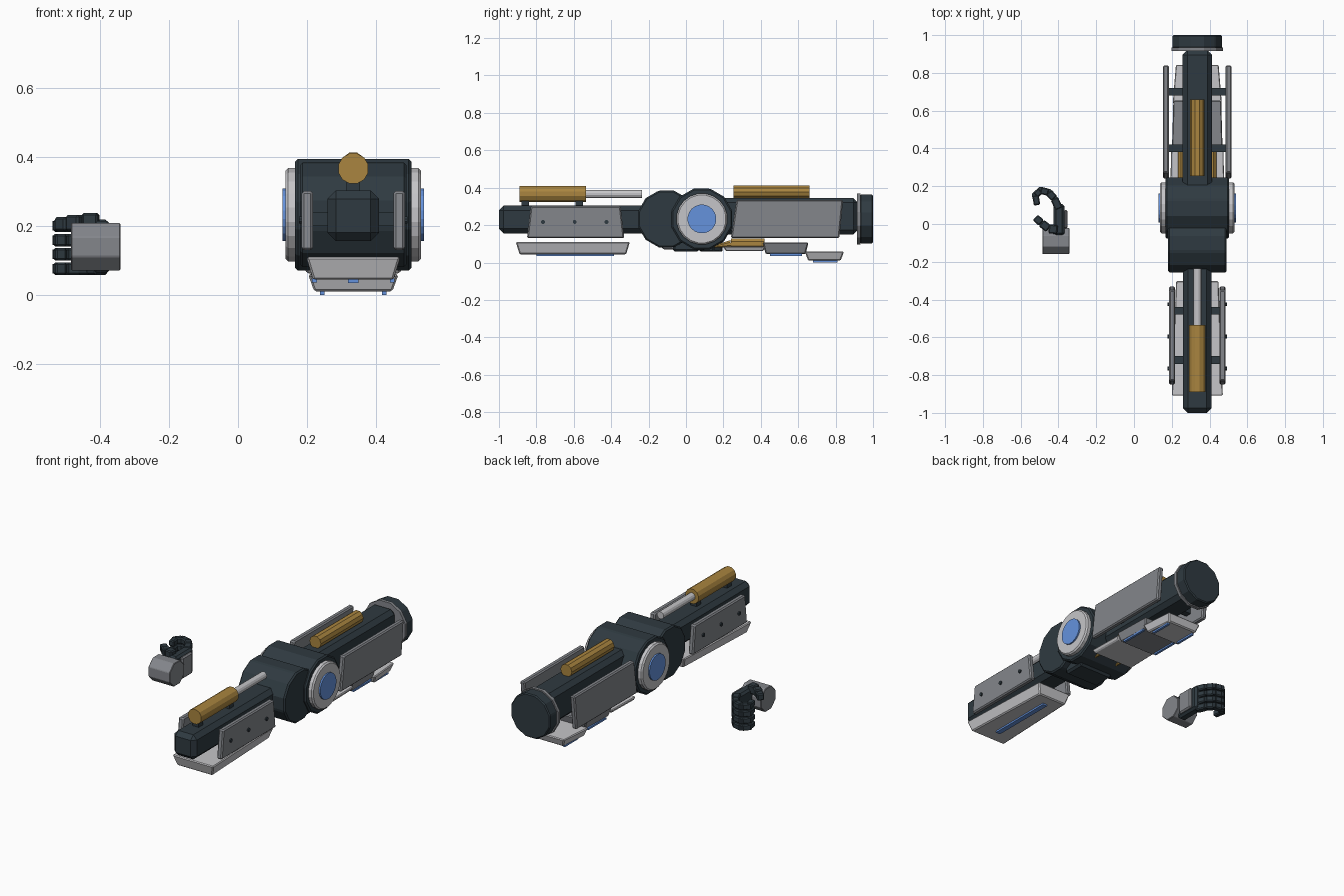
import bpy, bmesh, math
from mathutils import Vector, Matrix

if "Cube" in bpy.data.objects:
    bpy.data.objects.remove(bpy.data.objects["Cube"])

CX = 0.335  # centre line of the leg


def mat(name, rgb):
    m = bpy.data.materials.new(name)
    m.diffuse_color = (*rgb, 1)
    m.use_nodes = True
    m.node_tree.nodes["Principled BSDF"].inputs["Base Color"].default_value = m.diffuse_color
    return m


DARK = mat("dark_slate", (0.028, 0.042, 0.052))
LIGHT = mat("light_grey", (0.56, 0.56, 0.58))
MID = mat("mid_grey", (0.23, 0.24, 0.26))
BLUE = mat("glow_blue", (0.13, 0.29, 0.72))
GOLD = mat("gold", (0.40, 0.235, 0.05))


def finish(name, bm, m, bevel=0, seg=1):
    bmesh.ops.recalc_face_normals(bm, faces=bm.faces)
    me = bpy.data.meshes.new(name)
    bm.to_mesh(me)
    bm.free()
    me.materials.append(m)
    ob = bpy.data.objects.new(name, me)
    bpy.context.collection.objects.link(ob)
    if bevel:
        b = ob.modifiers.new("bevel", 'BEVEL')
        b.width, b.segments = bevel, seg
    return ob


def hull(name, points, m, bevel=0):
    """Six-sided block from four bottom and four matching top corners."""
    bm = bmesh.new()
    v = [bm.verts.new(p) for p in points]
    bm.faces.new(v[:4])
    bm.faces.new(v[4:])
    for i in range(4):
        j = (i + 1) % 4
        bm.faces.new((v[i], v[j], v[j + 4], v[i + 4]))
    return finish(name, bm, m, bevel)


def box(name, x0, x1, y0, y1, z0, z1, m, bevel=0):
    return hull(name, [(x, y, z) for z in (z0, z1)
                       for x, y in ((x0, y0), (x1, y0), (x1, y1), (x0, y1))], m, bevel)


def cyl(name, a, b, r, m, sides=12, r2=None, bevel=0):
    """Cylinder or cone running from point a to point b."""
    a, b = Vector(a), Vector(b)
    d = b - a
    bm = bmesh.new()
    spin = Matrix.Rotation(math.pi / sides, 4, 'Z')
    M = Matrix.Translation((a + b) / 2) @ d.to_track_quat('Z', 'Y').to_matrix().to_4x4() @ spin
    bmesh.ops.create_cone(bm, cap_ends=True, segments=sides, radius1=r,
                          radius2=r if r2 is None else r2, depth=d.length, matrix=M)
    return finish(name, bm, m, bevel)


def tray(name, y0, y1, w0, w1, z0, z1, inset, m):
    """Armour tray whose underside is narrower than its rim."""
    pts = []
    for z, i in ((z0, inset), (z1, 0)):
        pts += [(CX - w0 + i, y0 + i, z), (CX + w0 - i, y0 + i, z),
                (CX + w1 - i, y1 - i, z), (CX - w1 + i, y1 - i, z)]
    return hull(name, pts, m, 0.006)


def side_plate(name, s, xin, xout, top, bot, zt, zb):
    """Flat side armour; top and bot are y ranges."""
    pts = []
    for x in (xin, xout):
        pts += [(CX + s * x, bot[0], zb), (CX + s * x, bot[1], zb),
                (CX + s * x, top[1], zt), (CX + s * x, top[0], zt)]
    return hull(name, pts, MID, 0.007)


# Shin and thigh beams
box("shin_beam", 0.26, 0.41, -1.0, -0.1, 0.156, 0.304, DARK, 0.025)
box("thigh_beam", 0.257, 0.413, 0.06, 0.92, 0.15, 0.345, DARK, 0.025)

# Knee joint
cyl("knee_lower_barrel", (0.18, -0.105, 0.233), (0.49, -0.105, 0.233), 0.157, DARK, 12, bevel=0.008)
cyl("knee_upper_barrel", (0.166, 0.085, 0.233), (0.504, 0.085, 0.233), 0.168, DARK, 12, bevel=0.008)
box("knee_lower_stop", 0.22, 0.45, -0.07, 0.07, 0.058, 0.12, DARK, 0.012)
for s in (-1, 1):
    cyl("knee_disc", (CX + s * 0.15, 0.085, 0.233), (CX + s * 0.197, 0.085, 0.233),
        0.137, LIGHT, 20, bevel=0.008)
    cyl("knee_light", (CX + s * 0.19, 0.085, 0.233), (CX + s * 0.206, 0.085, 0.233),
        0.077, BLUE, 20)

# Hip socket
cyl("hip_ring", (CX, 0.915, 0.233), (CX, 0.934, 0.233), 0.141, MID, 12)
cyl("hip_cap", (CX, 0.93, 0.233), (CX, 1.0, 0.233), 0.135, DARK, 12, bevel=0.006)

# Pistons on top
cyl("shin_piston", (CX, -0.89, 0.367), (CX, -0.535, 0.367), 0.045, GOLD, 12)
cyl("shin_piston_rod", (CX, -0.55, 0.367), (CX, -0.235, 0.367), 0.022, LIGHT, 12)
cyl("thigh_piston", (CX, 0.255, 0.377), (CX, 0.66, 0.377), 0.038, GOLD, 10)
for y in (-0.86, -0.57):
    box("shin_piston_mount", 0.315, 0.355, y - 0.02, y + 0.02, 0.28, 0.35, DARK)

# Side armour with bolts
for s in (-1, 1):
    side_plate("shin_side_plate", s, 0.117, 0.15, (-0.83, -0.35), (-0.85, -0.33), 0.302, 0.13)
    side_plate("thigh_side_plate", s, 0.15, 0.182, (0.27, 0.84), (0.24, 0.82), 0.335, 0.13)
    for y in (-0.765, -0.595, -0.425):
        cyl("shin_bolt", (CX + s * 0.145, y, 0.217), (CX + s * 0.158, y, 0.217), 0.011, DARK, 8)
    # Brackets joining plates to the beams
    for y in (-0.72, -0.46):
        box("shin_bracket", *sorted((CX + s * 0.06, CX + s * 0.125)),
            y - 0.02, y + 0.02, 0.2, 0.24, DARK)
    for y in (0.4, 0.7):
        box("thigh_bracket", *sorted((CX + s * 0.06, CX + s * 0.155)),
            y - 0.02, y + 0.02, 0.2, 0.24, DARK)

# Shin underside armour
tray("shin_under_plate", -0.91, -0.30, 0.137, 0.114, 0.044, 0.11, 0.02, LIGHT)
box("shin_under_light", 0.32, 0.35, -0.80, -0.385, 0.034, 0.046, BLUE)

# Thigh underside armour, stepped
tray("thigh_under_plate_front", 0.2, 0.425, 0.145, 0.14, 0.062, 0.085, 0.01, LIGHT)
tray("thigh_under_plate_middle", 0.41, 0.655, 0.135, 0.128, 0.045, 0.107, 0.016, MID)
tray("thigh_under_plate_back", 0.635, 0.845, 0.132, 0.115, 0.01, 0.06, 0.018, LIGHT)
for s in (-1, 1):
    x = CX + s * 0.113
    box("thigh_middle_light", x - 0.007, x + 0.007, 0.45, 0.62, 0.036, 0.047, BLUE)
    x = CX + s * 0.09
    box("thigh_back_light", x - 0.007, x + 0.007, 0.68, 0.81, 0.0, 0.012, BLUE)
    # Gold actuators with pointed ends
    x = CX + s * 0.075
    cyl("thigh_under_actuator", (x, 0.24, 0.1), (x, 0.42, 0.1), 0.03, GOLD, 8)
    cyl("thigh_actuator_tip", (x, 0.24, 0.1), (x, 0.15, 0.085), 0.022, GOLD, 8, 0.005)

# Wrist, palm and back-of-hand plate
cyl("wrist_drum", (-0.485, -0.09, 0.14), (-0.342, -0.09, 0.14), 0.075, MID, 8, bevel=0.003)
box("palm", -0.425, -0.368, -0.06, 0.105, 0.065, 0.215, DARK, 0.012)
box("hand_back_plate", -0.372, -0.352, -0.025, 0.075, 0.075, 0.205, MID, 0.008)


def segment(name, a, b, z0, z1, half, m=DARK):
    """Finger bone between two plan points."""
    a, b = Vector(a), Vector(b)
    n = (b - a).orthogonal().normalized() * half
    plan = (a + n, b + n, b - n, a - n)
    return hull(name, [(p.x, p.y, z) for z in (z0, z1) for p in plan], m, 0.006)


# Four curled fingers
path = [(-0.397, 0.08), (-0.422, 0.135), (-0.452, 0.168), (-0.495, 0.178), (-0.522, 0.152), (-0.513, 0.10)]
for zc in (0.201, 0.159, 0.118, 0.076):
    for i in range(len(path) - 1):
        segment("finger_bone", path[i], path[i + 1], zc - 0.018, zc + 0.018, 0.021 - 0.001 * i)
    for p in path[1:-1]:
        cyl("finger_knuckle", (*p, zc - 0.014), (*p, zc + 0.014), 0.019, DARK, 8)

# Thumb
thumb = [(-0.405, -0.03), (-0.452, -0.025), (-0.49, 0.005), (-0.522, 0.035)]
for i in range(3):
    segment("thumb_bone", thumb[i], thumb[i + 1], 0.186, 0.238 - 0.006 * i, 0.024 - 0.002 * i)
